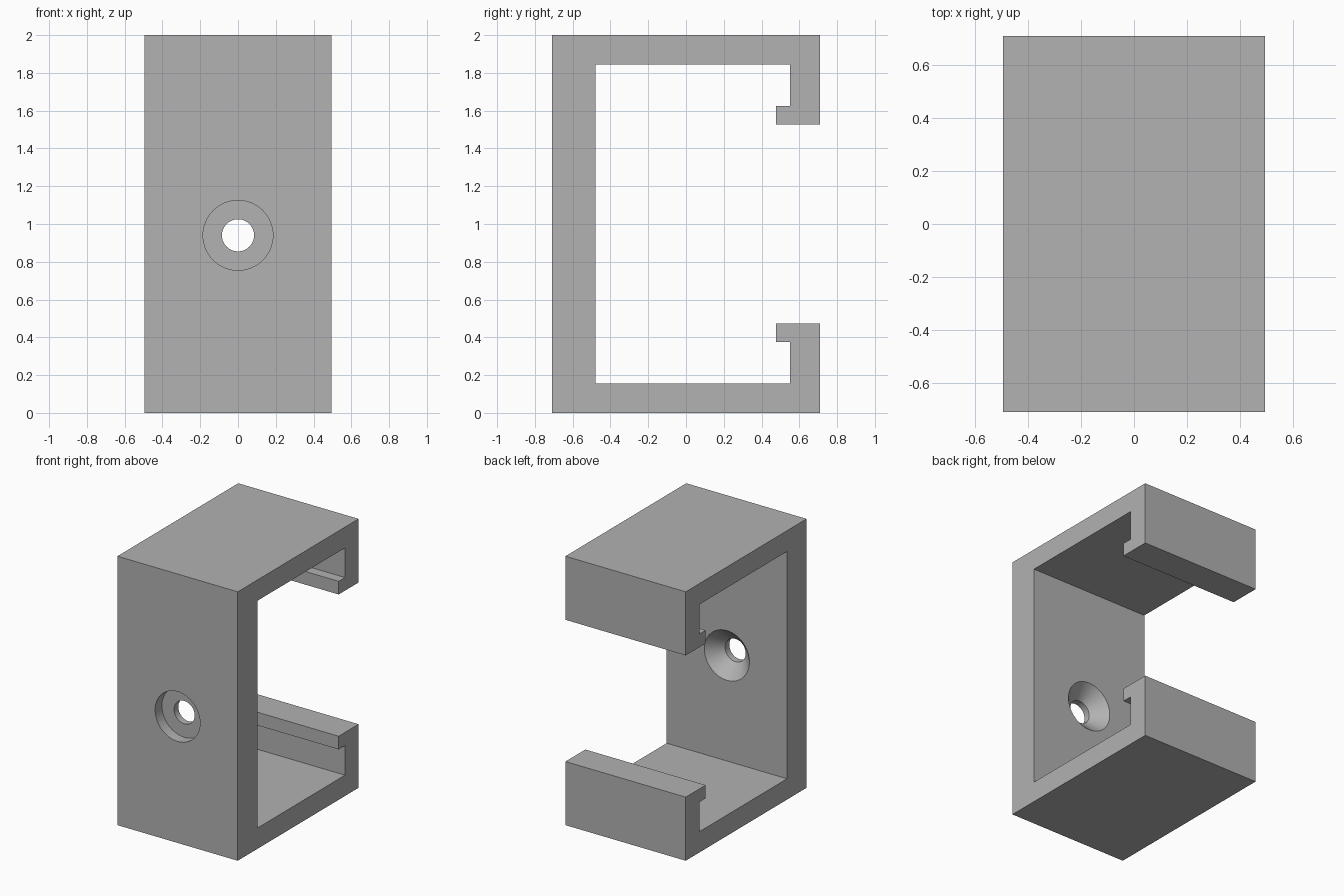
import bpy
import bmesh
import math

cube = bpy.data.objects.get("Cube")
if cube:
    bpy.data.objects.remove(cube, do_unlink=True)

grey = bpy.data.materials.new("plain grey")
grey.use_nodes = True
colour = (0.445, 0.445, 0.445, 1)
grey.diffuse_color = colour
grey.node_tree.nodes["Principled BSDF"].inputs["Base Color"].default_value = colour


def make_object(name, bm):
    bmesh.ops.recalc_face_normals(bm, faces=bm.faces)
    mesh = bpy.data.meshes.new(name)
    bm.to_mesh(mesh)
    bm.free()
    mesh.materials.append(grey)
    obj = bpy.data.objects.new(name, mesh)
    bpy.context.collection.objects.link(obj)
    return obj


# Clip bracket: upper half of the C profile (y, z), mirrored about mid height
HALF_WIDTH, MID = 0.495, 1.0
upper = [(-0.71, 2.0), (0.71, 2.0), (0.71, 1.527), (0.476, 1.527),
         (0.476, 1.625), (0.55, 1.625), (0.55, 1.845), (-0.48, 1.845)]
profile = upper + [(y, 2 * MID - z) for y, z in reversed(upper)]

bm = bmesh.new()
face = bm.faces.new([bm.verts.new((-HALF_WIDTH, y, z)) for y, z in profile])
extruded = bmesh.ops.extrude_face_region(bm, geom=[face])["geom"]
bmesh.ops.translate(bm, vec=(2 * HALF_WIDTH, 0, 0),
                    verts=[v for v in extruded if isinstance(v, bmesh.types.BMVert)])
bracket = make_object("clip_bracket", bm)

# Screw hole cutter: front counterbore, through hole, rear countersink
HOLE_Z, SEGMENTS = 0.94, 64
stations = [(0.185, -0.8), (0.185, -0.63), (0.085, -0.63), (0.085, -0.58), (0.235, -0.43)]
bm = bmesh.new()
rings = []
for radius, y in stations:
    angles = [2 * math.pi * i / SEGMENTS for i in range(SEGMENTS)]
    rings.append([bm.verts.new((radius * math.cos(a), y, HOLE_Z + radius * math.sin(a)))
                  for a in angles])
for a, b in zip(rings, rings[1:]):
    for i in range(SEGMENTS):
        j = (i + 1) % SEGMENTS
        bm.faces.new((a[i], a[j], b[j], b[i]))
bm.faces.new(rings[0])
bm.faces.new(rings[-1])
cutter = make_object("screw_hole_cutter", bm)
cutter.hide_render = True

# Cut the hole and keep its edges crisp
cut = bracket.modifiers.new("screw hole", "BOOLEAN")
cut.operation = "DIFFERENCE"
cut.solver = "EXACT"
cut.object = cutter
bpy.ops.object.select_all(action="DESELECT")
bracket.select_set(True)
bpy.context.view_layer.objects.active = bracket
bpy.ops.object.modifier_apply(modifier=cut.name)
bpy.data.objects.remove(cutter, do_unlink=True)
bpy.ops.object.shade_smooth_by_angle(angle=math.radians(30))
